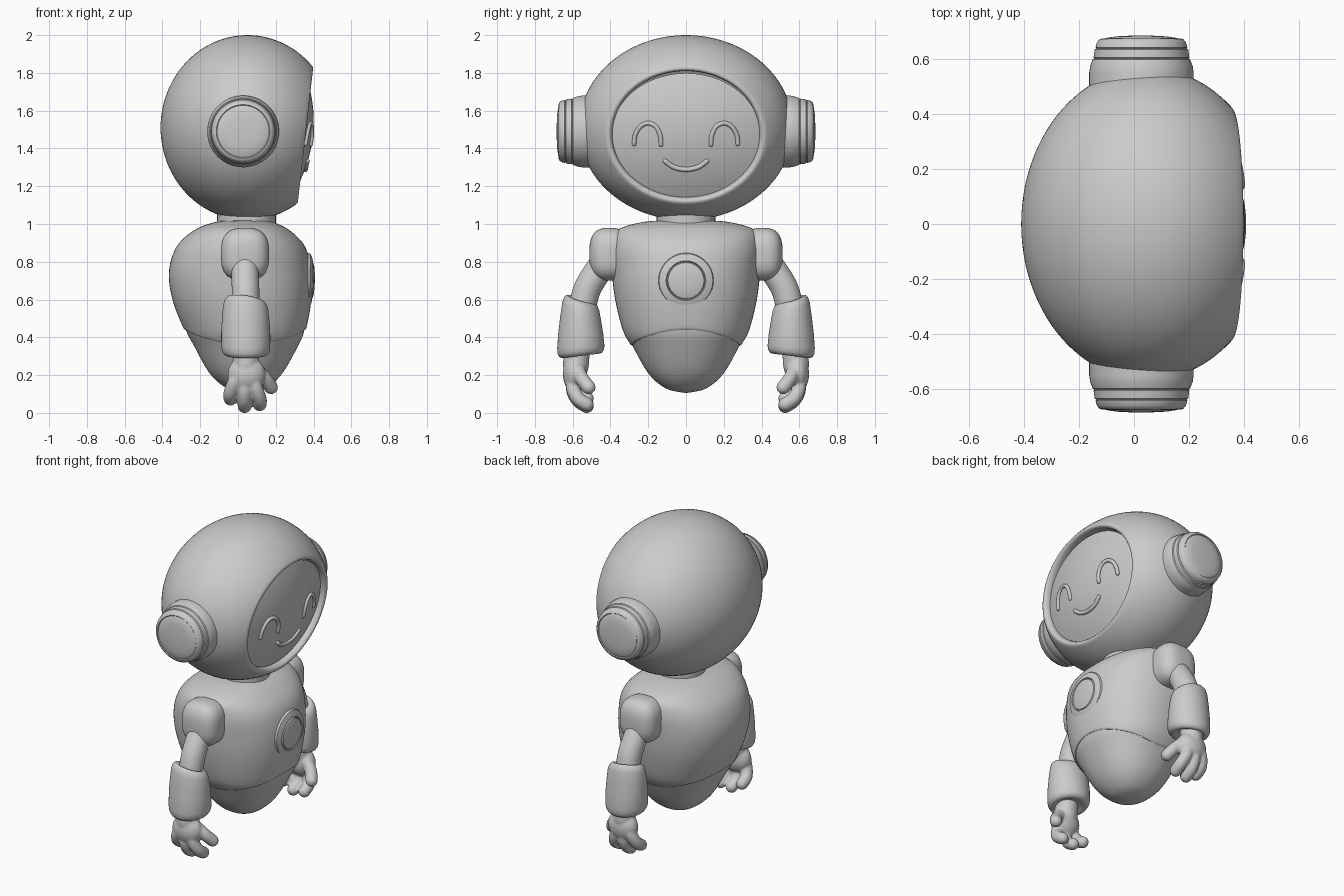
import bpy, bmesh
from math import sin, cos, pi, radians
from mathutils import Vector as V, Matrix

if "Cube" in bpy.data.objects:
    bpy.data.objects.remove(bpy.data.objects["Cube"])


def finish(name, bm, mirror=False, angle=35, remesh=0):
    bmesh.ops.recalc_face_normals(bm, faces=bm.faces)
    me = bpy.data.meshes.new(name)
    bm.to_mesh(me)
    bm.free()
    ob = bpy.data.objects.new(name, me)
    bpy.context.collection.objects.link(ob)
    bpy.ops.object.select_all(action='DESELECT')
    ob.select_set(True)
    bpy.context.view_layer.objects.active = ob
    bpy.ops.object.shade_smooth_by_angle(angle=radians(angle))
    if remesh:
        m = ob.modifiers.new("blend", 'REMESH')
        m.mode, m.voxel_size, m.use_smooth_shade = 'VOXEL', remesh, True
        s = ob.modifiers.new("soften", 'SMOOTH')
        s.factor, s.iterations = 0.5, 6
    if mirror:
        m = ob.modifiers.new("mirror", 'MIRROR')
        m.use_axis = (False, True, False)
        m.use_clip = False
        m.use_mirror_merge = False
    return ob


def loft(bm, rings, caps=True):
    rows = [[bm.verts.new(p) for p in r] for r in rings]
    n = len(rows[0])
    for a, b in zip(rows, rows[1:]):
        for i in range(n):
            bm.faces.new((a[i], a[(i + 1) % n], b[(i + 1) % n], b[i]))
    if caps:
        bm.faces.new(rows[0])
        bm.faces.new(rows[-1])


def circle(c, d, n, r, seg):
    b = d.cross(n)
    return [c + (n * cos(2 * pi * i / seg) + b * sin(2 * pi * i / seg)) * r for i in range(seg)]


def lathe(bm, origin, axis, profile, seg=64):
    o, d = V(origin), V(axis).normalized()
    n = d.orthogonal().normalized()
    loft(bm, [circle(o + d * h, d, n, r, seg) for h, r in profile])


def spline(rows, t):
    # Catmull-Rom through a list of tuples, t in row units
    t = max(0, min(len(rows) - 1, t))
    i = min(int(t), len(rows) - 2)
    f = t - i
    p = [rows[max(0, min(len(rows) - 1, i + k))] for k in (-1, 0, 1, 2)]
    return [0.5 * (2 * b + (c - a) * f + (2 * a - 5 * b + 4 * c - d) * f * f
                   + (3 * b - a - 3 * c + d) * f ** 3) for a, b, c, d in zip(*p)]


def tube(bm, pts, r, seg=24, steps=6):
    # Round-ended tube along a smooth path
    n_s = (len(pts) - 1) * steps
    cs = [V(spline(pts, k / steps)) for k in range(n_s + 1)]
    ds = [(cs[min(k + 1, n_s)] - cs[max(k - 1, 0)]).normalized() for k in range(n_s + 1)]
    caps = [radians(a) for a in (87, 65, 43, 21)]
    st = [(cs[0] - ds[0] * r * sin(a), ds[0], r * cos(a)) for a in caps]
    st += [(c, d, r) for c, d in zip(cs, ds)]
    st += [(cs[-1] + ds[-1] * r * sin(a), ds[-1], r * cos(a)) for a in reversed(caps)]
    n, rings = ds[0].orthogonal(), []
    for c, d, rr in st:
        n = (n - d * n.dot(d)).normalized()
        rings.append(circle(c, d, n, rr, seg))
    loft(bm, rings)


def blob(bm, c, rad, p=2.0):
    # Super-ellipsoid
    vs = bmesh.ops.create_uvsphere(bm, u_segments=48, v_segments=24, radius=1)['verts']
    for v in vs:
        k = sum(abs(a) ** p for a in v.co) ** (-1 / p)
        v.co = V(c) + V([a * k * s for a, s in zip(v.co, rad)])


# Face plane: slightly tilted frame shared by rim, visor and features
P0, N, U = V((0.351, 0, 1.467)), V((0.9936, 0, -0.113)), V((0.113, 0, 0.9936))


def on_visor(y, v, lift=0.0):
    h = 0.046 - 0.075 * ((y / 0.395) ** 2 + (v / 0.325) ** 2)
    return P0 + V((0, y, 0)) + U * v + N * (h + lift)


# Head shell, cut by the face plane, with a rounded recessed rim
bm = bmesh.new()
bmesh.ops.create_uvsphere(bm, u_segments=96, v_segments=48, radius=1,
                          matrix=Matrix.Rotation(pi / 2, 4, 'Y'))
for v in bm.verts:
    v.co = V((0.05 + 0.46 * v.co.x, 0.567 * v.co.y, 1.51 + 0.49 * v.co.z))
bmesh.ops.bisect_plane(bm, geom=bm.verts[:] + bm.edges[:] + bm.faces[:], dist=1e-5,
                       plane_co=P0, plane_no=N, clear_outer=True)
edges = [e for e in bm.edges if e.is_boundary]
base = {v for e in edges for v in e.verts}
mid = sum((v.co for v in base), V()) / len(base)
prev = (1.0, 0.0)
for s, h in ((0.975, 0.006), (0.95, 0.005), (0.93, -0.003), (0.917, -0.02), (0.91, -0.07)):
    ret = bmesh.ops.extrude_edge_only(bm, edges=edges)['geom']
    edges = [g for g in ret if isinstance(g, bmesh.types.BMEdge)]
    for v in [g for g in ret if isinstance(g, bmesh.types.BMVert)]:
        flat = v.co - mid - N * prev[1]
        v.co = mid + flat * (s / prev[0]) + N * h
    prev = (s, h)
finish("head_shell", bm, angle=60)

# Domed visor
bm = bmesh.new()
loft(bm, [[on_visor(0.395 * k * cos(a * pi / 48), 0.33 * k * sin(a * pi / 48)) for a in range(96)]
          for k in (0.01, 0.15, 0.3, 0.45, 0.6, 0.75, 0.88, 1.0)])
finish("visor", bm)

# Smiling eyes and mouth
bm = bmesh.new()
eye = [(0.132, 1.425), (0.137, 1.475), (0.16, 1.52), (0.2, 1.537), (0.24, 1.52), (0.268, 1.475), (0.275, 1.425)]
tube(bm, [on_visor(y, z - 1.467, 0.002) for y, z in eye], 0.012, 12)
finish("eye", bm, mirror=True)
bm = bmesh.new()
mouth = [(-0.11, 1.335), (-0.065, 1.303), (0, 1.29), (0.065, 1.303), (0.11, 1.335)]
tube(bm, [on_visor(y, z - 1.467, 0.002) for y, z in mouth], 0.013, 12)
finish("mouth", bm)

# Stepped ear pods
bm = bmesh.new()
lathe(bm, (0.027, 0, 1.49), (0, 1, 0),
      [(0.45, 0.19), (0.55, 0.19), (0.575, 0.186), (0.598, 0.177), (0.602, 0.17), (0.606, 0.174),
       (0.634, 0.17), (0.638, 0.163), (0.642, 0.167), (0.66, 0.162), (0.672, 0.152), (0.675, 0.142),
       (0.671, 0.138), (0.676, 0.13), (0.682, 0.09), (0.685, 0.03), (0.685, 0.002)])
finish("ear_pod", bm, mirror=True)

# Neck
bm = bmesh.new()
lathe(bm, (0.045, 0, 0), (0, 0, 1), [(0.95, 0.155), (1.1, 0.155)])
finish("neck", bm)

# Body profile rows: height, back x, front x, half width
BODY = [(0.105, 0.048, 0.052, 0.002), (0.13, -0.06, 0.15, 0.11), (0.21, -0.155, 0.24, 0.205),
        (0.355, -0.24, 0.325, 0.29), (0.44, -0.285, 0.36, 0.335), (0.6, -0.347, 0.388, 0.375),
        (0.75, -0.365, 0.388, 0.393), (0.88, -0.325, 0.355, 0.398), (0.965, -0.235, 0.275, 0.37),
        (1.008, -0.13, 0.19, 0.24), (1.02, -0.04, 0.12, 0.1), (1.02, 0.035, 0.04, 0.003)]


def body(t, a, s=1.0):
    z, back, front, w = spline(BODY, t)
    c, q = (back + front) / 2, 2 / 2.2
    px, py = (abs(f) ** q * (1 if f > 0 else -1) for f in (cos(a), sin(a)))
    return V((c + s * (front - back) / 2 * px, s * w * py, z))


angles = [2 * pi * i / 96 for i in range(96)]

# Lower body, tucked just inside the torso
bm = bmesh.new()
loft(bm, [[body(k * 0.125, a, 0.975) for a in angles] for k in range(42)])
finish("lower_body", bm)

# Torso with wavy lower hem
bm = bmesh.new()
hem = [(0.03, 0.95), (0.0, 0.985), (0.04, 0.997), (0.1, 1.0)]
hem += [(k / 56, 1.0) for k in range(1, 57)]
rings = []
for j, (f, s) in enumerate(hem):
    row = []
    for a in angles:
        t0 = 3 + cos(a) ** 2
        t = t0 + f if j < 4 else t0 + 0.1 + (11 - t0 - 0.1) * f
        row.append(body(t, a, s))
    rings.append(row)
loft(bm, rings)
finish("torso", bm)

# Chest button with ring groove
bm = bmesh.new()
lathe(bm, (0, 0, 0.708), (1, 0, -0.02),
      [(0.3, 0.146), (0.373, 0.146), (0.381, 0.142), (0.391, 0.12), (0.394, 0.105), (0.386, 0.101),
       (0.386, 0.099), (0.396, 0.095), (0.402, 0.075), (0.406, 0.04), (0.407, 0.002)])
finish("chest_button", bm)

# Arms (one side, mirrored)
bm = bmesh.new()
blob(bm, (0.037, 0.405, 0.84), (0.128, 0.107, 0.14), 2.8)
finish("shoulder", bm, mirror=True)

bm = bmesh.new()
tube(bm, [(0.037, 0.42, 0.81), (0.037, 0.47, 0.745), (0.04, 0.525, 0.65), (0.04, 0.555, 0.53)], 0.073, 32)
finish("upper_arm", bm, mirror=True)

bm = bmesh.new()
lathe(bm, (0.041, 0.557, 0), (0, 0, 1),
      [(0.32, 0.06), (0.305, 0.085), (0.302, 0.1), (0.308, 0.114), (0.325, 0.124), (0.35, 0.127),
       (0.42, 0.124), (0.5, 0.116), (0.56, 0.108), (0.585, 0.1), (0.6, 0.087), (0.603, 0.075), (0.59, 0.05)], 48)
for v in bm.verts:
    w = (v.co.z - 0.3) / 0.3
    dx, dy = v.co.x - 0.041, v.co.y - 0.557
    v.co.z += w * (0.25 * dy - 0.15 * dx) + (1 - w) * -0.12 * dy
    v.co.x += dx * 0.12 * w
    v.co.y -= dy * 0.1 * w
finish("forearm_cuff", bm, mirror=True, angle=60)

# Hand: palm, three fingers and a thumb blended together
bm = bmesh.new()
tube(bm, [(0.04, 0.578, 0.33), (0.042, 0.583, 0.25)], 0.069)
blob(bm, (0.045, 0.588, 0.205), (0.1, 0.064, 0.095))
for x0, x1, z in ((0.0, -0.04, 0.075), (0.035, 0.035, 0.035), (0.075, 0.115, 0.045)):
    tube(bm, [(x0, 0.598, 0.2), ((x0 + x1) / 2, 0.598, z + 0.085), (x1, 0.57, z + 0.03), (x1, 0.525, z)], 0.037)
tube(bm, [(0.08, 0.575, 0.24), (0.14, 0.553, 0.185), (0.175, 0.515, 0.135)], 0.037)
finish("hand", bm, mirror=True, remesh=0.007)
